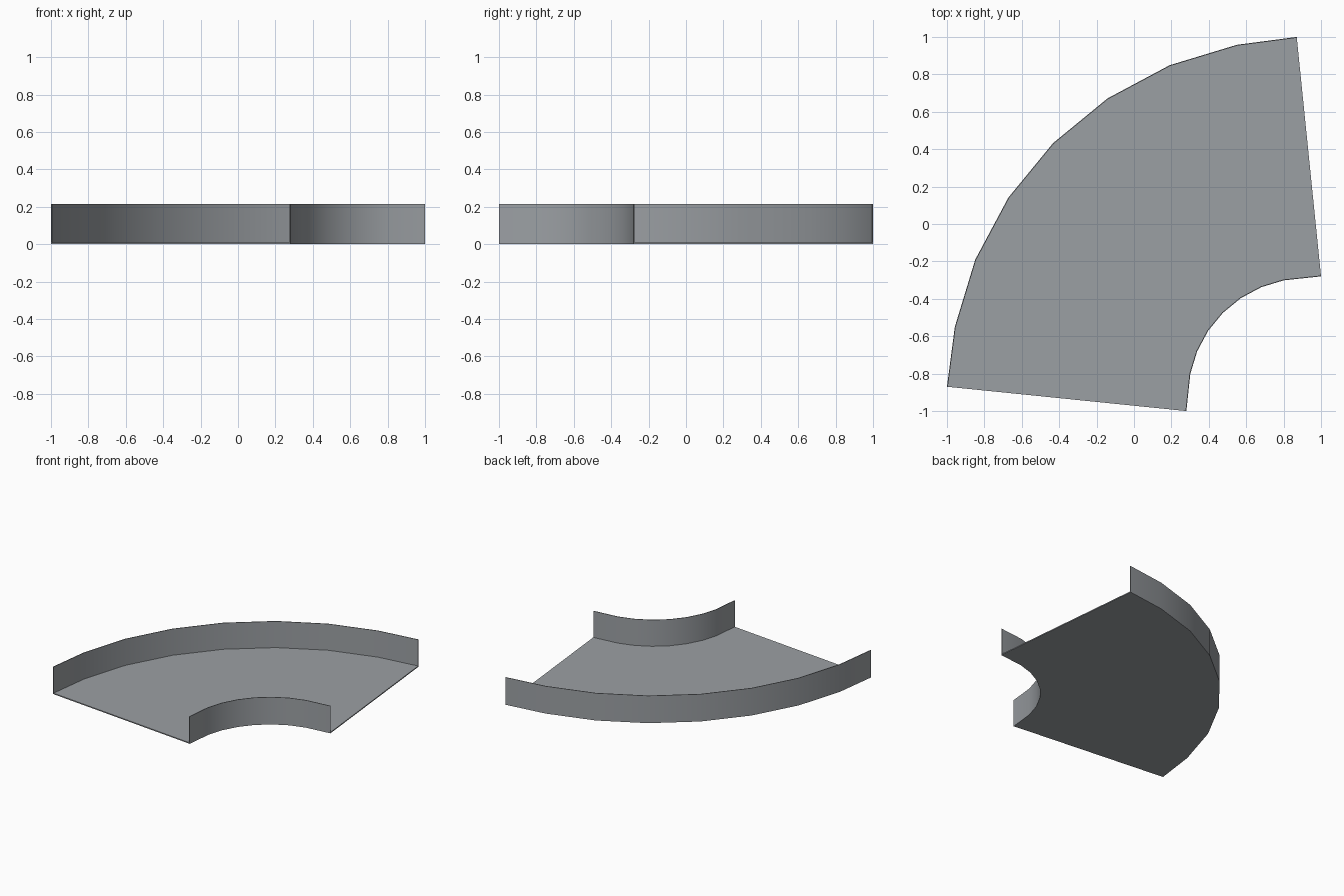
import bpy, bmesh, math
from mathutils import Vector

cube = bpy.data.objects.get("Cube")
if cube:
    bpy.data.objects.remove(cube)

# Sheet metal material
steel = bpy.data.materials.new("steel grey")
steel.use_nodes = True
colour = (0.33, 0.35, 0.37, 1)
steel.diffuse_color = colour
steel.node_tree.nodes["Principled BSDF"].inputs["Base Color"].default_value = colour

CENTRE = Vector((0.925, -0.925))
R_OUT, R_IN = 1.92, 0.636
HEIGHT, FLOOR, WALL = 0.215, 0.008, 0.005

# Stations across the bend, from the front mouth to the back mouth
stations = [(Vector((-1, -0.87)), Vector((0.28, -1)))]
for i in range(1, 8):
    a = math.pi - i * math.pi / 16
    d = Vector((math.cos(a), math.sin(a)))
    stations.append((CENTRE + d * R_OUT, CENTRE + d * R_IN))
stations.append((Vector((0.87, 1)), Vector((1, -0.28))))


def sweep(name, f0, f1, top):
    """Sweep a rectangle spanning fractions f0..f1 between outer and inner edge."""
    bm = bmesh.new()
    rings = []
    for outer, inner in stations:
        p, q = outer.lerp(inner, f0), outer.lerp(inner, f1)
        rings.append([bm.verts.new((v.x, v.y, z))
                      for v, z in ((p, 0), (q, 0), (q, top), (p, top))])
    for a, b in zip(rings, rings[1:]):
        for k in range(4):
            n = (k + 1) % 4
            bm.faces.new((a[k], a[n], b[n], b[k]))
    bm.faces.new(rings[0])
    bm.faces.new(rings[-1])
    bmesh.ops.recalc_face_normals(bm, faces=bm.faces)
    mesh = bpy.data.meshes.new(name)
    bm.to_mesh(mesh)
    bm.free()
    mesh.materials.append(steel)
    obj = bpy.data.objects.new(name, mesh)
    bpy.context.collection.objects.link(obj)
    bpy.ops.object.select_all(action='DESELECT')
    obj.select_set(True)
    bpy.context.view_layer.objects.active = obj
    bpy.ops.object.shade_smooth_by_angle(angle=math.radians(30))


# Thin upright walls with the tray floor between them
t = WALL / (R_OUT - R_IN)
sweep("outer_wall", 0, t, HEIGHT)
sweep("inner_wall", 1 - t, 1, HEIGHT)
sweep("tray_floor", t, 1 - t, FLOOR)
